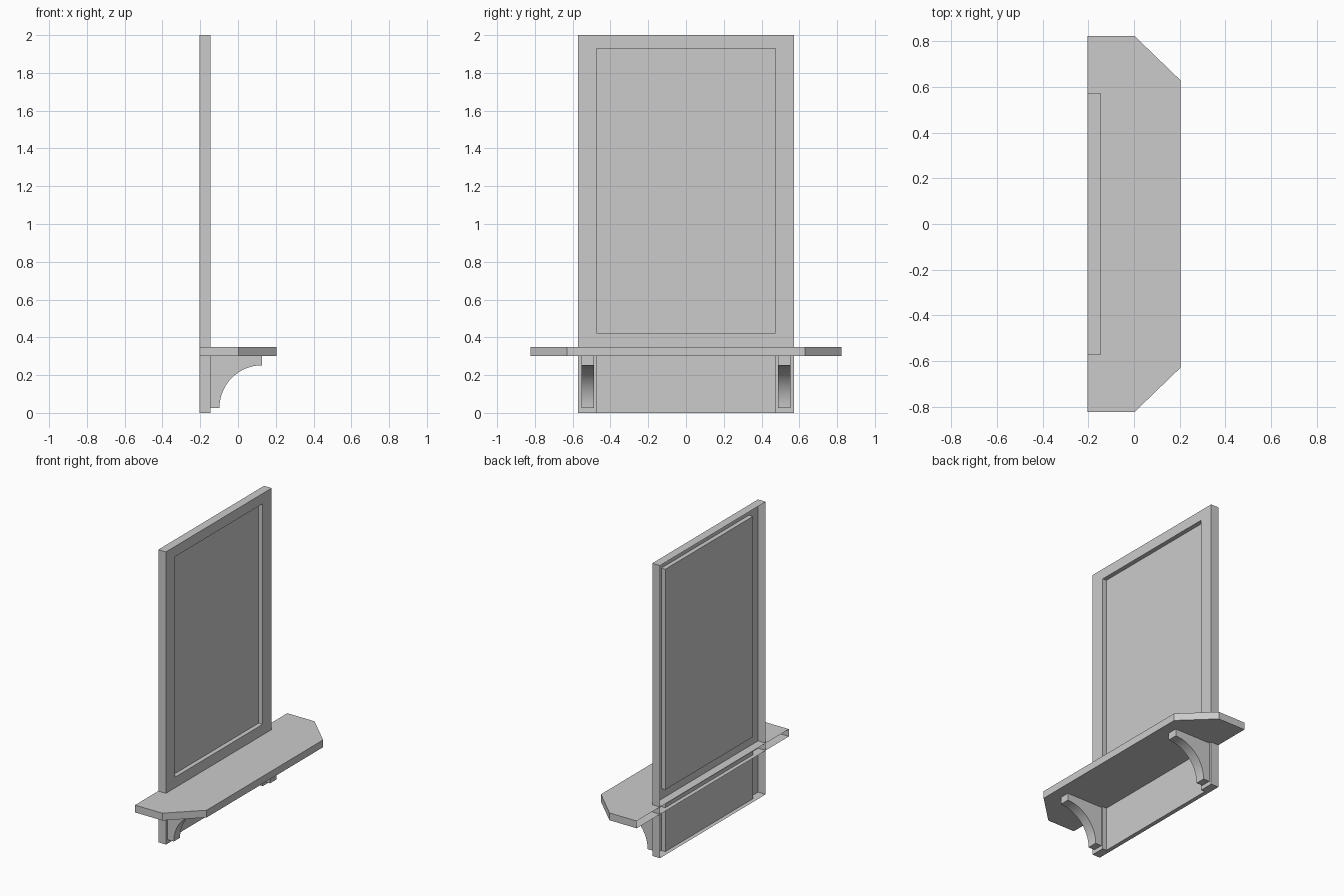
import bpy, bmesh, math
from mathutils import Vector

cube = bpy.data.objects.get("Cube")
if cube:
    bpy.data.objects.remove(cube, do_unlink=True)

grey = bpy.data.materials.new("plain_grey")
grey.use_nodes = True
grey.diffuse_color = (0.6, 0.6, 0.6, 1)
grey.node_tree.nodes["Principled BSDF"].inputs["Base Color"].default_value = (0.6, 0.6, 0.6, 1)

BACK, FACE, RECESS = -0.203, -0.145, -0.175
SHELF_TOP, SHELF_BOTTOM = 0.35, 0.3


def finish(bm, name):
    bmesh.ops.remove_doubles(bm, verts=bm.verts, dist=0.0001)
    mesh = bpy.data.meshes.new(name)
    bm.to_mesh(mesh)
    bm.free()
    mesh.materials.append(grey)
    obj = bpy.data.objects.new(name, mesh)
    bpy.context.collection.objects.link(obj)
    return obj


def add_face(bm, points, outward):
    face = bm.faces.new([bm.verts.new(p) for p in points])
    face.normal_update()
    if face.normal.dot(Vector(outward)) < 0:
        face.normal_flip()


# Frame: a shell stepped in depth, open at the back
ys = [-0.571, -0.474, 0.474, 0.571]
zs = [0, 0.325, 0.423, 1.93, 2]
panels = {(1, 0): "lower_panel", (1, 2): "mirror_panel"}


def depth(i, j):
    if not (0 <= i < len(ys) - 1 and 0 <= j < len(zs) - 1):
        return BACK
    return RECESS if (i, j) in panels else FACE


frame = bmesh.new()
for i in range(len(ys) - 1):
    for j in range(len(zs) - 1):
        y0, y1, z0, z1 = ys[i], ys[i + 1], zs[j], zs[j + 1]
        d = depth(i, j)
        corners = [(d, y0, z0), (d, y1, z0), (d, y1, z1), (d, y0, z1)]
        if (i, j) in panels:
            panel = bmesh.new()
            add_face(panel, corners, (1, 0, 0))
            finish(panel, panels[i, j])
        else:
            add_face(frame, corners, (1, 0, 0))
        # Step walls down to any lower neighbour
        for k, (di, dj) in enumerate([(0, -1), (1, 0), (0, 1), (-1, 0)]):
            low = depth(i + di, j + dj)
            if low < d:
                a, b = corners[k], corners[(k + 1) % 4]
                wall = [a, b, (low, *b[1:]), (low, *a[1:])]
                add_face(frame, wall, (0, di, dj))
finish(frame, "frame")


def prism(name, outline, axis, lo, hi, skip_back):
    """Extrude an (x, other) outline along y or z; may leave the back edge open."""
    def at(p, t):
        return (p[0], t, p[1]) if axis == "y" else (p[0], p[1], t)
    bm = bmesh.new()
    bottom = [bm.verts.new(at(p, lo)) for p in outline]
    top = [bm.verts.new(at(p, hi)) for p in outline]
    bm.faces.new(bottom)
    bm.faces.new(top)
    n = len(outline)
    for k in range(n):
        m = (k + 1) % n
        bm.faces.new([bottom[k], bottom[m], top[m], top[k]])
    bmesh.ops.recalc_face_normals(bm, faces=bm.faces)
    if skip_back:
        open_faces = [f for f in bm.faces if all(v.co.x < BACK + 0.001 for v in f.verts)]
        bmesh.ops.delete(bm, geom=open_faces, context="FACES_ONLY")
    return finish(bm, name)


# Shelf with clipped front corners
half = [(BACK, 0.822), (0.003, 0.822), (0.203, 0.629)]
outline = half + [(x, -y) for x, y in reversed(half)]
prism("shelf", outline, "z", SHELF_BOTTOM, SHELF_TOP, True)

# Curved brackets under the shelf
radius, cx, cz = 0.225, 0.127, 0.027
arc = [(cx - radius * math.cos(a), cz + radius * math.sin(a))
       for a in (math.pi / 2 * k / 16 for k in range(17))]
profile = [(FACE, SHELF_BOTTOM), (FACE, cz)] + arc + [(cx, SHELF_BOTTOM)]
for side, label in ((1, "back"), (-1, "front")):
    lo, hi = sorted((side * 0.486, side * 0.554))
    bracket = prism(label + "_bracket", profile, "y", lo, hi, False)
    bpy.ops.object.select_all(action="DESELECT")
    bracket.select_set(True)
    bpy.context.view_layer.objects.active = bracket
    bpy.ops.object.shade_smooth_by_angle(angle=math.radians(30))
